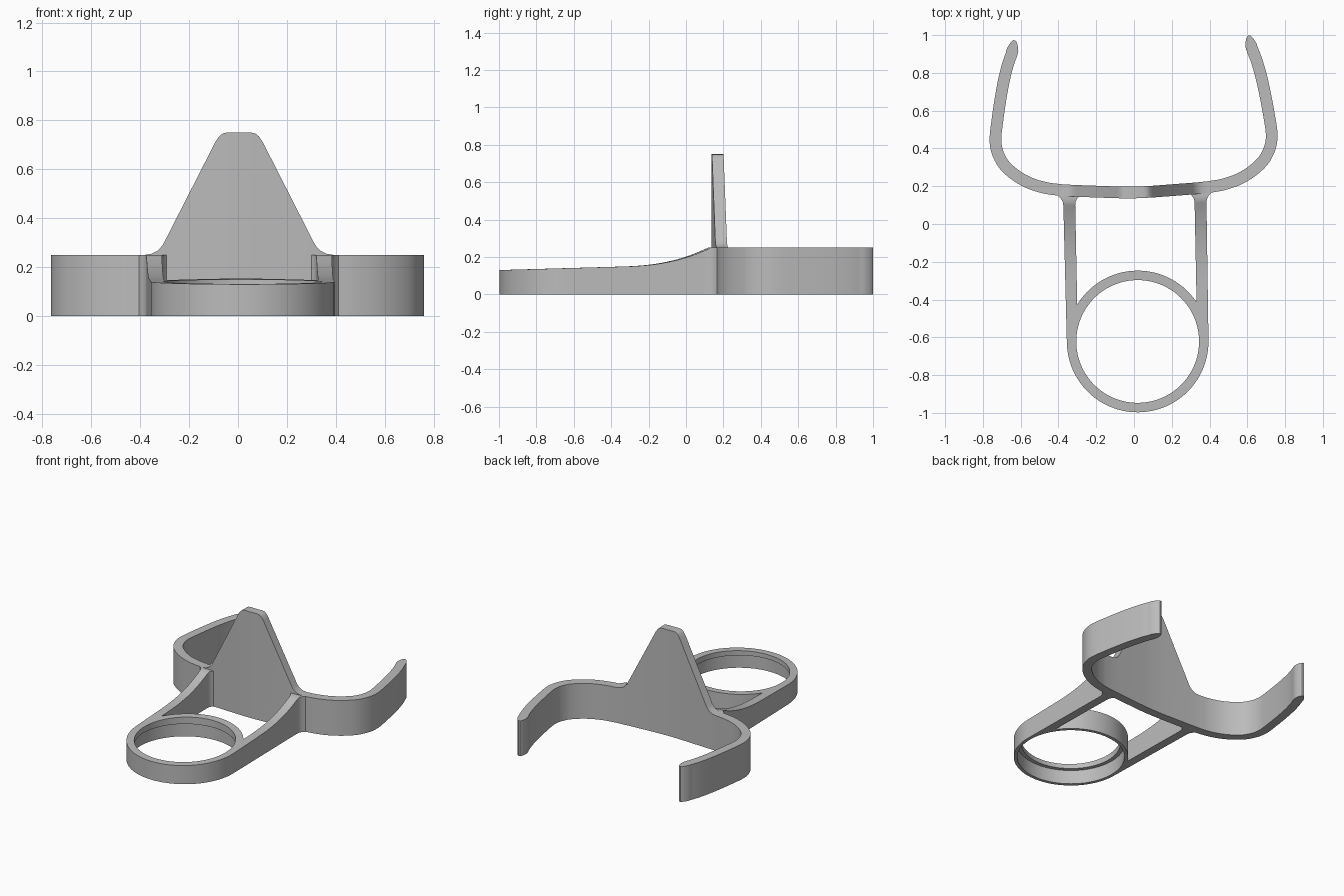
import bpy, bmesh, math
from mathutils import Vector, Matrix

cube = bpy.data.objects.get("Cube")
if cube:
    bpy.data.objects.remove(cube, do_unlink=True)

grey = bpy.data.materials.new("plain grey")
grey.use_nodes = True
COLOUR = (0.5, 0.5, 0.5, 1)
grey.diffuse_color = COLOUR
grey.node_tree.nodes["Principled BSDF"].inputs["Base Color"].default_value = COLOUR

# The whole part sits very slightly turned on its base
PLACE = Matrix.Translation((0.007, 0, 0)) @ Matrix.Rotation(0.02, 4, 'Z')


def skin(name, sections, closed=False):
    """Join a row of matching cross-sections into one solid."""
    bm = bmesh.new()
    rows = [[bm.verts.new(PLACE @ Vector(p)) for p in s] for s in sections]
    pairs = list(zip(rows, rows[1:] + rows[:1]))
    for a, b in pairs if closed else pairs[:-1]:
        for i in range(len(a)):
            j = (i + 1) % len(a)
            bm.faces.new((a[i], a[j], b[j], b[i]))
    if not closed:
        bm.faces.new(rows[0])
        bm.faces.new(rows[-1])
    bmesh.ops.recalc_face_normals(bm, faces=bm.faces[:])
    mesh = bpy.data.meshes.new(name)
    bm.to_mesh(mesh)
    bm.free()
    mesh.materials.append(grey)
    obj = bpy.data.objects.new(name, mesh)
    bpy.context.collection.objects.link(obj)
    bpy.ops.object.select_all(action='DESELECT')
    obj.select_set(True)
    bpy.context.view_layer.objects.active = obj
    bpy.ops.object.shade_smooth_by_angle(angle=math.radians(30))
    return obj


def lerp_table(table, x):
    for (x0, z0), (x1, z1) in zip(table, table[1:]):
        if x <= x1:
            return z0 + (z1 - z0) * (x - x0) / (x1 - x0)
    return table[-1][1]


def spline(pts, steps):
    """Smooth curve through the points."""
    p = [Vector(q) for q in pts]
    p = [2 * p[0] - p[1]] + p + [2 * p[-1] - p[-2]]
    out = []
    for a, b, c, d in zip(p, p[1:], p[2:], p[3:]):
        for k in range(steps):
            t = k / steps
            out.append(0.5 * (2 * b + (c - a) * t + (2*a - 5*b + 4*c - d) * t**2
                              + (3*b - a - 3*c + d) * t**3))
    return out + [p[-2]]


# Curved clip band, rising into the tapered back plate
BAND = 0.25
plate = [(0, .75), (.05, .75), (.065, .747), (.08, .735), (.095, .712), (.31, .29),
         (.33, .268), (.355, .255), (.385, BAND)]
path = [(.385, .187), (.47, .2), (.56, .23), (.64, .28), (.7, .345), (.731, .44),
        (.718, .57), (.688, .74), (.66, .85), (.635, .92), (.62, .985)]
half = [Vector((x, .167 + .02 * (x / .385) ** 1.5)) for x, z in plate[:-1]]
half += spline(path, 5)
line = [Vector((-p.x, p.y)) for p in reversed(half[1:])] + half
wall = []
for i, p in enumerate(line):
    d = (line[min(i + 1, len(line) - 1)] - line[max(i - 1, 0)]).normalized()
    from_tip = min(i, len(line) - 1 - i)
    w = 0.031 * min(1, math.sqrt((from_tip + 0.15) / 4))
    n = Vector((-d.y, d.x)) * w
    z = lerp_table(plate, abs(p.x))
    a, b = p - n, p + n
    wall.append([(a.x, a.y, 0), (b.x, b.y, 0), (b.x, b.y, z), (a.x, a.y, z)])
skin("clip_band_and_back_plate", wall)


# Sloping top shared by the ring and the arms
def top(y):
    rise = max(0, (y + .35) / .475)
    return min(BAND, .13 + .0286 * (y + 1) + .088 * rise ** 2.5)


# Holder ring with an inner lip above a recess
CY, OUTER, LIP, RECESS = -.622, .375, .325, .352
ring = []
for k in range(96):
    a = 2 * math.pi * k / 96
    c, s = math.cos(a), math.sin(a)
    profile = [(OUTER, 0), (OUTER, None), (LIP, None), (LIP, .1), (RECESS, .1), (RECESS, 0)]
    ring.append([(r * c, CY + r * s, top(CY + r * s) if z is None else z)
                 for r, z in profile])
skin("holder_ring", ring, closed=True)

# Two support arms, tangent to the ring and flared where they meet the band
for side, name in ((-1, "right_arm"), (1, "left_arm")):
    arm = []
    for k in range(41):
        y = CY + (0.165 - CY) * k / 40
        t = (y - CY) / (0.12 - CY)
        flare = 0.035 * max(0, (y - .11) / .055) ** 2
        outer = OUTER + .004 * t + flare
        inner = .316 - flare
        dy = abs(y - CY)
        if dy < RECESS:
            inner = max(inner, math.sqrt((RECESS + .008) ** 2 - dy ** 2))
        z = top(y)
        arm.append([(side * outer, y, 0), (side * outer, y, z),
                    (side * inner, y, z), (side * inner, y, 0)])
    skin(name, arm)
